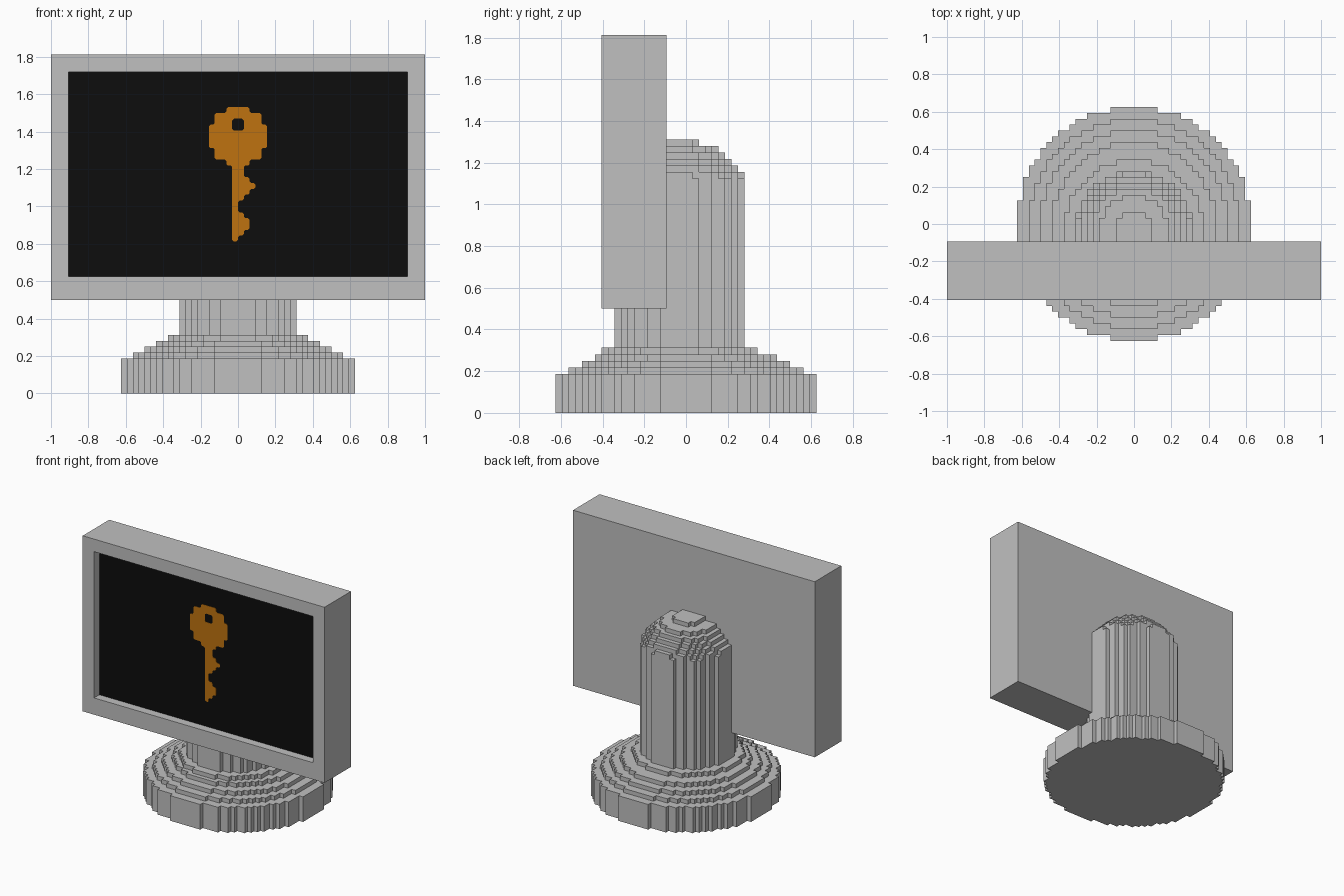
import bpy, bmesh, math

if "Cube" in bpy.data.objects:
    bpy.data.objects.remove(bpy.data.objects["Cube"])

U = 1 / 32  # block size


def material(name, rgb):
    m = bpy.data.materials.new(name)
    m.diffuse_color = (*rgb, 1)
    m.use_nodes = True
    m.node_tree.nodes["Principled BSDF"].inputs["Base Color"].default_value = m.diffuse_color
    return m


grey = material("light grey", (0.53, 0.53, 0.53))
black = material("screen black", (0.004, 0.004, 0.004))
orange = material("orange", (0.52, 0.17, 0.005))


def finish(bm, name, mats):
    bmesh.ops.remove_doubles(bm, verts=bm.verts, dist=1e-5)
    me = bpy.data.meshes.new(name)
    bm.to_mesh(me)
    bm.free()
    for m in mats:
        me.materials.append(m)
    ob = bpy.data.objects.new(name, me)
    bpy.context.collection.objects.link(ob)
    return ob


# Blocky round stand: each band is (z0, z1, radius, y centre, cut behind screen)
BANDS = [(0, 6, 20, 0, False), (6, 7, 18, 0, False), (7, 8, 16, 0, False),
         (8, 9, 14, 0, False), (9, 10, 12, -1, False), (10, 16, 10, -1, False),
         (16, 36, 10, -1, True), (36, 37, 9.65, -1, True), (37, 38, 9, -1, True),
         (38, 39, 8, -1, True), (39, 40, 7.2, -1, True), (40, 41, 6, -1, True),
         (41, 42, 3.3, -1, True)]


def cells(r, cy, cut):
    return {(i, j) for i in range(-20, 20) for j in range(-21, 20)
            if (i + .5) ** 2 + (j + .5 - cy) ** 2 < r * r and (not cut or j >= -3)}


def build_stand(name, bands):
    bm = bmesh.new()

    def quad(*pts):
        bm.faces.new([bm.verts.new([c * U for c in p]) for p in pts])

    layers = [cells(r, cy, cut) for _, _, r, cy, cut in bands]
    for n, (a, b, r, cy, cut) in enumerate(bands):
        above = layers[n + 1] if n + 1 < len(layers) else set()
        below = layers[n - 1] if n else set()
        for i, j in layers[n]:
            # outer walls
            if (i + 1, j) not in layers[n]:
                quad((i + 1, j, a), (i + 1, j + 1, a), (i + 1, j + 1, b), (i + 1, j, b))
            if (i - 1, j) not in layers[n]:
                quad((i, j + 1, a), (i, j, a), (i, j, b), (i, j + 1, b))
            if (i, j + 1) not in layers[n]:
                quad((i + 1, j + 1, a), (i, j + 1, a), (i, j + 1, b), (i + 1, j + 1, b))
            if (i, j - 1) not in layers[n] and not (cut and j == -3):
                quad((i, j, a), (i + 1, j, a), (i + 1, j, b), (i, j, b))
            # step tops and undersides
            if (i, j) not in above and not (b == 16 and j < -3):
                quad((i, j, b), (i + 1, j, b), (i + 1, j + 1, b), (i, j + 1, b))
            if (i, j) not in below:
                quad((i, j + 1, a), (i + 1, j + 1, a), (i + 1, j, a), (i, j, a))
    return finish(bm, name, [grey])


build_stand("stand", BANDS)

# Monitor: rectangular rings bridged from the back to the recessed screen
bm = bmesh.new()
RINGS = [(32, 16, 58, -3), (32, 16, 58, -13), (29, 20, 55, -13), (29, 20, 55, -11)]
loops = [[bm.verts.new((x * U, y * U, z * U)) for x, z in
          ((-w, z0), (w, z0), (w, z1), (-w, z1))] for w, z0, z1, y in RINGS]
for p, q in zip(loops, loops[1:]):
    for k in range(4):
        bm.faces.new((p[k], p[(k + 1) % 4], q[(k + 1) % 4], q[k]))
bm.faces.new(loops[0][::-1])
screen = bm.faces.new(loops[-1])
screen.material_index = 1
bm.normal_update()
finish(bm, "monitor", [grey, black])

# Key picture: rows of (top, bottom, left, right), outlined with clipped corners
ROWS = [(49, 48, -2, 2), (48, 46, -4, 4), (46, 42, -5, 5), (42, 40, -4, 4),
        (40, 39, -2, 2), (39, 37, -1, 1), (37, 36, -1, 2), (36, 35, -1, 3),
        (35, 34, -1, 2), (34, 33, -1, 1), (33, 31, -1, 0), (31, 30, -1, 1),
        (30, 28, -1, 2), (28, 27, -1, 1), (27, 26, -1, 0)]


def clipped(points, c=0.28):
    # drop points in the middle of straight runs, then cut each corner
    def straight(k):
        a, b, d = points[k - 1], points[k], points[(k + 1) % len(points)]
        return (b[0] - a[0]) * (d[1] - b[1]) == (b[1] - a[1]) * (d[0] - b[0])
    pts = [p for k, p in enumerate(points) if not straight(k)]
    out = []
    for k, p in enumerate(pts):
        for q in (pts[k - 1], pts[(k + 1) % len(pts)]):
            d = math.dist(p, q)
            out.append([(p[i] + (q[i] - p[i]) * c / d) * U for i in (0, 1)])
    return out


outline = []
for top, bottom, left, right in ROWS:
    outline += [(right, top), (right, bottom)]
for top, bottom, left, right in reversed(ROWS):
    outline += [(left, bottom), (left, top)]
hole = [(-1, 45), (1, 45), (1, 47), (-1, 47)]

curve = bpy.data.curves.new("key", 'CURVE')
curve.dimensions = '2D'
curve.fill_mode = 'BOTH'
curve.extrude = 0.001
for shape in (clipped(outline), clipped(hole)):
    s = curve.splines.new('POLY')
    s.points.add(len(shape) - 1)
    for pt, (x, z) in zip(s.points, shape):
        pt.co = (x, z, 0, 1)
    s.use_cyclic_u = True
curve.materials.append(orange)
key = bpy.data.objects.new("key_picture", curve)
key.rotation_euler = (math.pi / 2, 0, 0)
key.location = (0, -11 * U - 0.002, 0)
bpy.context.collection.objects.link(key)
bpy.context.view_layer.objects.active = key
key.select_set(True)
bpy.ops.object.convert(target='MESH')
